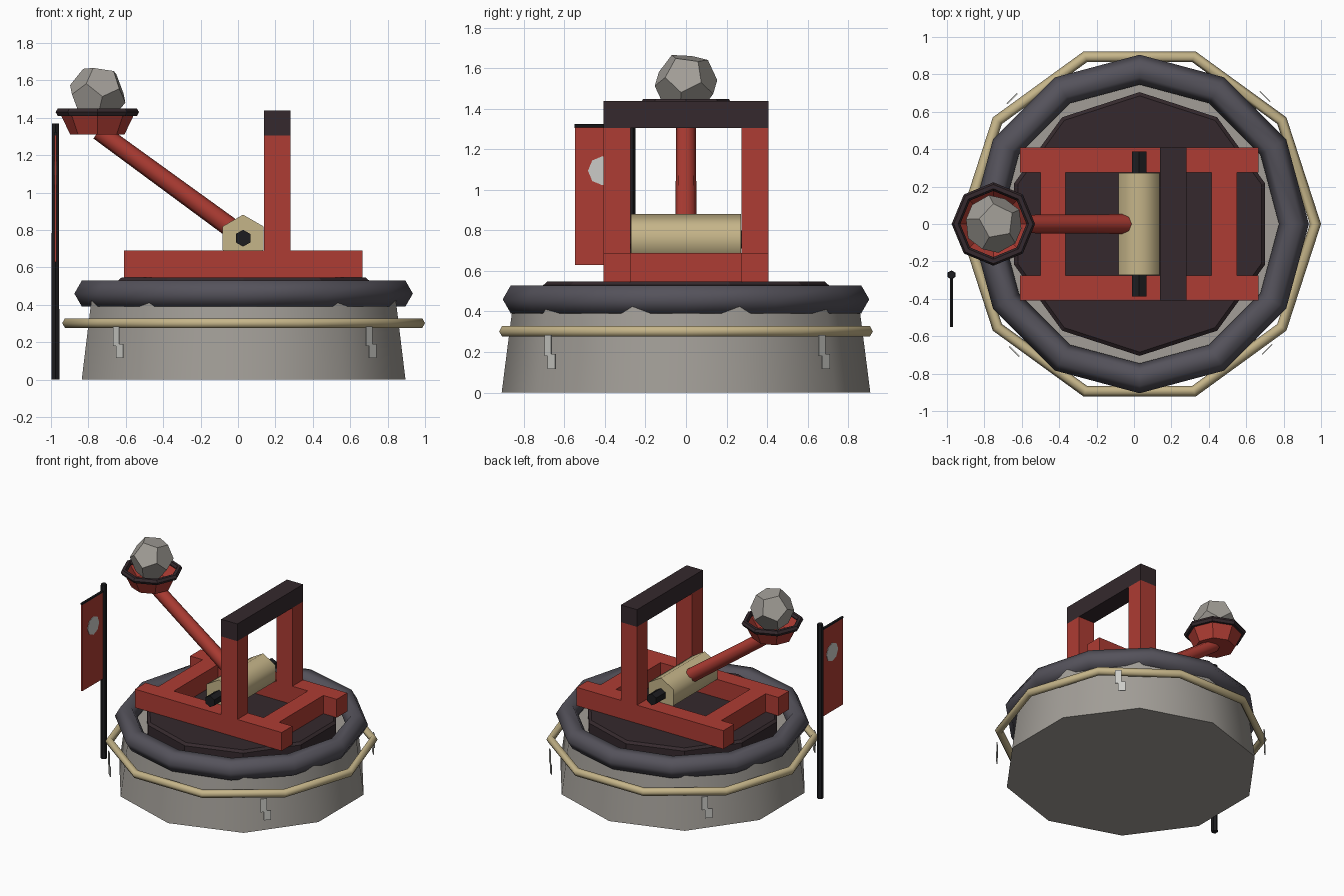
import bpy, bmesh, math
from mathutils import Vector, Euler

if "Cube" in bpy.data.objects:
    bpy.data.objects.remove(bpy.data.objects["Cube"])

CX = 0.03  # centre of the turntable


def mat(name, r, g, b):
    m = bpy.data.materials.new(name)
    m.diffuse_color = (r, g, b, 1)
    m.use_nodes = True
    m.node_tree.nodes["Principled BSDF"].inputs["Base Color"].default_value = m.diffuse_color
    return m


RED = mat("red_paint", 0.42, 0.045, 0.033)
DARK = mat("dark_wood", 0.035, 0.022, 0.026)
RUBBER = mat("dark_rubber", 0.09, 0.085, 0.105)
GOLD = mat("pale_gold", 0.56, 0.46, 0.25)
BLACK = mat("black_iron", 0.012, 0.012, 0.014)
STONE = mat("stone", 0.36, 0.34, 0.31)
PALE = mat("pale_grey", 0.6, 0.6, 0.57)


def finish(name, m, smooth=None):
    o = bpy.context.object
    o.name = name
    o.data.materials.append(m)
    if smooth:
        bpy.ops.object.shade_smooth_by_angle(angle=math.radians(smooth))
    return o


def box(name, x, y, z, m):
    bpy.ops.mesh.primitive_cube_add(size=1, location=((x[0]+x[1])/2, (y[0]+y[1])/2, (z[0]+z[1])/2))
    bpy.context.object.scale = (x[1]-x[0], y[1]-y[0], z[1]-z[0])
    bpy.ops.object.transform_apply(location=False, rotation=False, scale=True)
    return finish(name, m)


def rod(name, a, b, r1, r2, n, m, smooth=None):
    a, b = Vector(a), Vector(b)
    d = b - a
    bpy.ops.mesh.primitive_cone_add(vertices=n, radius1=r1, radius2=r2, depth=d.length,
                                    location=(a+b)/2, rotation=d.to_track_quat('Z', 'Y').to_euler())
    return finish(name, m, smooth)


def ring(name, loc, R, r, n, k, m, smooth=None):
    bpy.ops.mesh.primitive_torus_add(location=loc, major_segments=n, minor_segments=k,
                                     major_radius=R, minor_radius=r)
    return finish(name, m, smooth)


def mesh_object(name, bm, m):
    bmesh.ops.recalc_face_normals(bm, faces=bm.faces)
    me = bpy.data.meshes.new(name)
    bm.to_mesh(me)
    bm.free()
    o = bpy.data.objects.new(name, me)
    bpy.context.collection.objects.link(o)
    me.materials.append(m)
    return o


# Round base, rings and deck
def drum(name, z0, z1, r0, r1, m, smooth=None):
    bpy.ops.mesh.primitive_cone_add(vertices=10, radius1=r0, radius2=r1, depth=z1-z0,
                                    location=(CX, 0, (z0+z1)/2))
    return finish(name, m, smooth)


drum("base", 0, 0.43, 0.91, 0.855, STONE, 40)
drum("deck", 0.41, 0.53, 0.705, 0.705, DARK)
drum("deck_edge", 0.53, 0.547, 0.705, 0.685, DARK)
ring("bumper_ring", (CX, 0, 0.46), 0.825, 0.08, 12, 6, RUBBER, 65)
ring("hoop", (CX, 0, 0.302), 0.94, 0.03, 10, 6, GOLD, 65)

# Stepped tags hanging from the hoop on the diagonals
for i in range(4):
    ang = math.radians(45 + 90 * i)
    out = Vector((math.cos(ang), math.sin(ang), 0))
    side = Vector((-out.y, out.x, 0))
    bm = bmesh.new()
    prof = [(-0.03, 0.285), (0.016, 0.285), (0.016, 0.19), (0.046, 0.19),
            (0.046, 0.115), (-0.007, 0.115), (-0.007, 0.18), (-0.03, 0.18)]
    f = bm.faces.new([bm.verts.new(Vector((CX, 0, z)) + out*0.953 + side*s) for s, z in prof])
    ext = bmesh.ops.extrude_face_region(bm, geom=[f])["geom"]
    bmesh.ops.translate(bm, verts=[v for v in ext if isinstance(v, bmesh.types.BMVert)], vec=out*0.006)
    mesh_object(f"hoop_tag_{i+1}", bm, PALE)

# Timber frame
for s, side in ((-1, "front"), (1, "back")):
    y = sorted((s*0.275, s*0.408))
    box(f"{side}_rail", (-0.61, 0.665), y, (0.545, 0.69), RED)
    box(f"{side}_post", (0.14, 0.28), y, (0.69, 1.305), RED)
box("left_cross_beam", (-0.5, -0.365), (-0.275, 0.275), (0.545, 0.69), RED)
box("right_cross_beam", (0.415, 0.55), (-0.275, 0.275), (0.545, 0.69), RED)
box("top_bar", (0.14, 0.28), (-0.408, 0.408), (1.305, 1.44), DARK)

# Axle drum and pin
for name, r, h, m, s in (("axle_drum", 0.126, 0.272, GOLD, 65), ("axle_pin", 0.045, 0.388, BLACK, None)):
    bpy.ops.mesh.primitive_cylinder_add(vertices=6, radius=r, depth=2*h, location=(0.027, 0, 0.756),
                                        rotation=(math.pi/2, 0, 0))
    finish(name, m, s)

# Throwing arm
rod("throwing_arm", (0.0, 0, 0.784), (-0.745, 0, 1.328), 0.053, 0.048, 8, RED, 50)

# Hollow bowl turned from a profile
BX = -0.752
bm = bmesh.new()
rows = []
for r, z in ((0.145, 1.31), (0.2, 1.425), (0.19, 1.43), (0.125, 1.345)):
    rows.append([bm.verts.new((BX + r*math.cos(a), r*math.sin(a), z))
                 for a in (i*math.pi/4 for i in range(8))])
for a, b in zip(rows, rows[1:]):
    for i in range(8):
        j = (i+1) % 8
        bm.faces.new((a[i], a[j], b[j], b[i]))
bm.faces.new(rows[0])
bm.faces.new(rows[-1])
mesh_object("bowl", bm, RED)
ring("bowl_rim", (BX, 0, 1.43), 0.2, 0.023, 8, 6, DARK)

# Boulder: twelve pentagon faces
bm = bmesh.new()
R = 0.157
for r, z, t in ((0.607, 0.795, 0), (0.982, 0.188, 0), (0.982, -0.188, 36), (0.607, -0.795, 36)):
    for i in range(5):
        a = math.radians(100 + t + 72*i)
        bm.verts.new((R*r*math.cos(a), R*r*math.sin(a), R*z))
bmesh.ops.convex_hull(bm, input=bm.verts)
bmesh.ops.dissolve_limit(bm, angle_limit=0.05, verts=bm.verts, edges=bm.edges)
boulder = mesh_object("boulder", bm, STONE)
boulder.location = (-0.75, 0, 1.528)
boulder.rotation_euler = Euler((-0.12, 0.13, 0))

# Banner on its pole
PX, PY = -0.976, -0.272
rod("pole", (PX, PY, 0), (PX, PY, 1.368), 0.024, 0.022, 6, BLACK)
rod("banner_bar", (PX, PY, 1.315), (PX, -0.55, 1.315), 0.01, 0.01, 6, BLACK)
box("banner", (PX-0.005, PX+0.005), (-0.547, PY), (0.63, 1.312), RED)
rod("banner_disc", (PX-0.008, -0.412, 1.095), (PX+0.008, -0.412, 1.095), 0.072, 0.072, 8, PALE)
